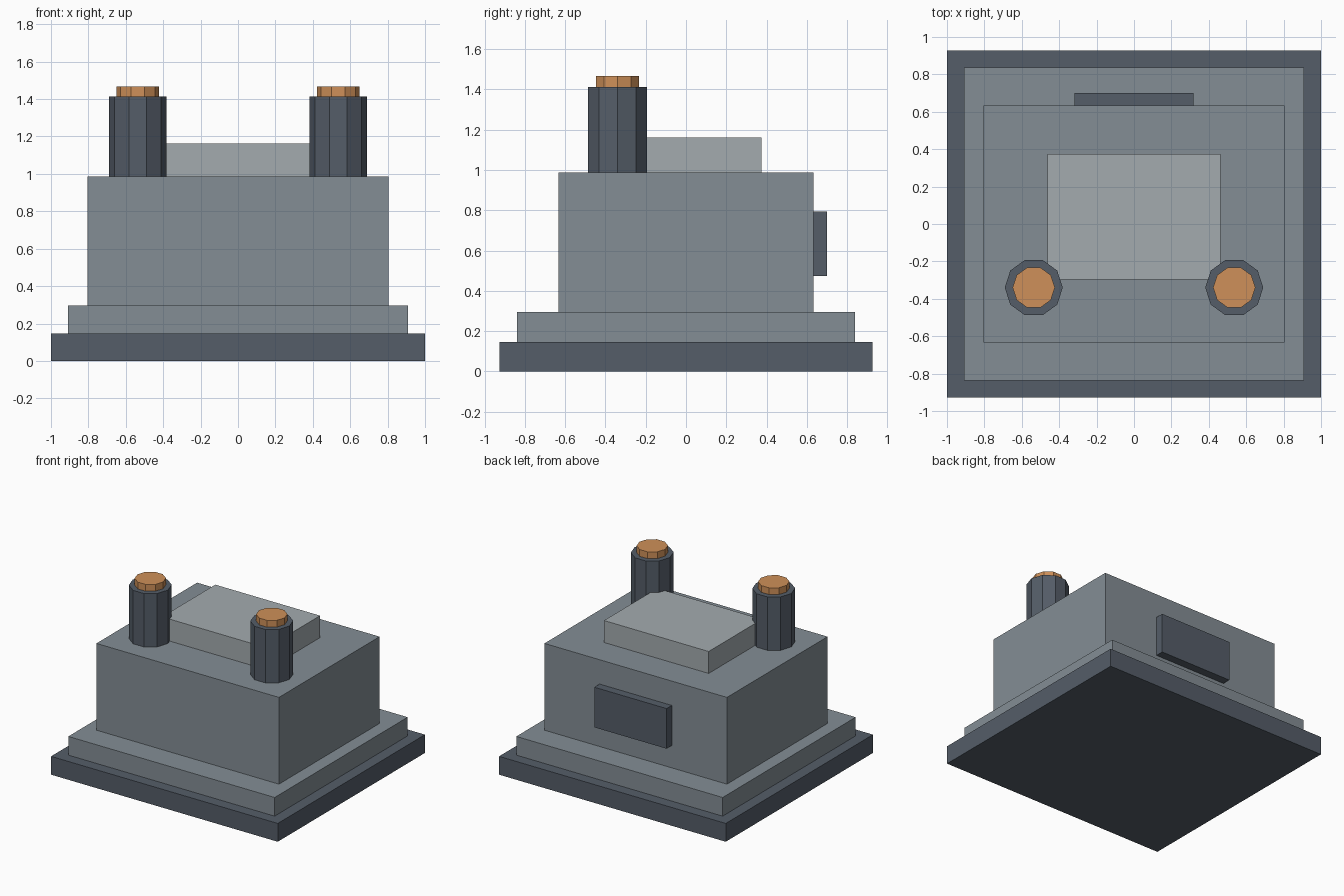
import bpy, bmesh, math

if "Cube" in bpy.data.objects:
    bpy.data.objects.remove(bpy.data.objects["Cube"])


def material(name, rgb):
    m = bpy.data.materials.new(name)
    m.diffuse_color = (*rgb, 1)
    m.use_nodes = True
    m.node_tree.nodes["Principled BSDF"].inputs["Base Color"].default_value = m.diffuse_color
    return m


DARK = material("dark_slate", (0.09, 0.11, 0.14))
GREY = material("mid_grey", (0.23, 0.27, 0.30))
PALE = material("pale_grey", (0.37, 0.41, 0.43))
COPPER = material("copper", (0.62, 0.28, 0.10))


def prism(name, outline, z0, z1, mat):
    """Extrude a flat outline from z0 up to z1."""
    bm = bmesh.new()
    face = bm.faces.new([bm.verts.new((x, y, z0)) for x, y in outline])
    top = bmesh.ops.extrude_face_region(bm, geom=[face], use_keep_orig=True)
    for v in top["geom"]:
        if isinstance(v, bmesh.types.BMVert):
            v.co.z = z1
    bmesh.ops.recalc_face_normals(bm, faces=bm.faces)
    mesh = bpy.data.meshes.new(name)
    bm.to_mesh(mesh)
    bm.free()
    mesh.materials.append(mat)
    ob = bpy.data.objects.new(name, mesh)
    bpy.context.collection.objects.link(ob)
    return ob


def box(name, half_x, y0, y1, z0, z1, mat):
    outline = [(-half_x, y0), (half_x, y0), (half_x, y1), (-half_x, y1)]
    return prism(name, outline, z0, z1, mat)


def post(name, cx, cy, r, z0, z1, mat, sides=10):
    angles = [2 * math.pi * i / sides for i in range(sides)]
    outline = [(cx + r * math.cos(a), cy + r * math.sin(a)) for a in angles]
    return prism(name, outline, z0, z1, mat)


# Stepped base and main housing
box("base_slab", 1.0, -0.927, 0.927, 0, 0.146, DARK)
box("plinth", 0.91, -0.838, 0.838, 0.146, 0.295, GREY)
box("housing", 0.805, -0.634, 0.634, 0.295, 0.987, GREY)

# Raised roof block and rear panel
box("roof_block", 0.462, -0.298, 0.374, 0.987, 1.162, PALE)
box("rear_panel", 0.319, 0.634, 0.70, 0.473, 0.793, DARK)

# Pair of ten-sided stacks with copper caps
for side, x in (("left", -0.536), ("right", 0.536)):
    post(side + "_stack", x, -0.34, 0.155, 0.987, 1.413, DARK)
    post(side + "_stack_cap", x, -0.34, 0.113, 1.413, 1.467, COPPER)
